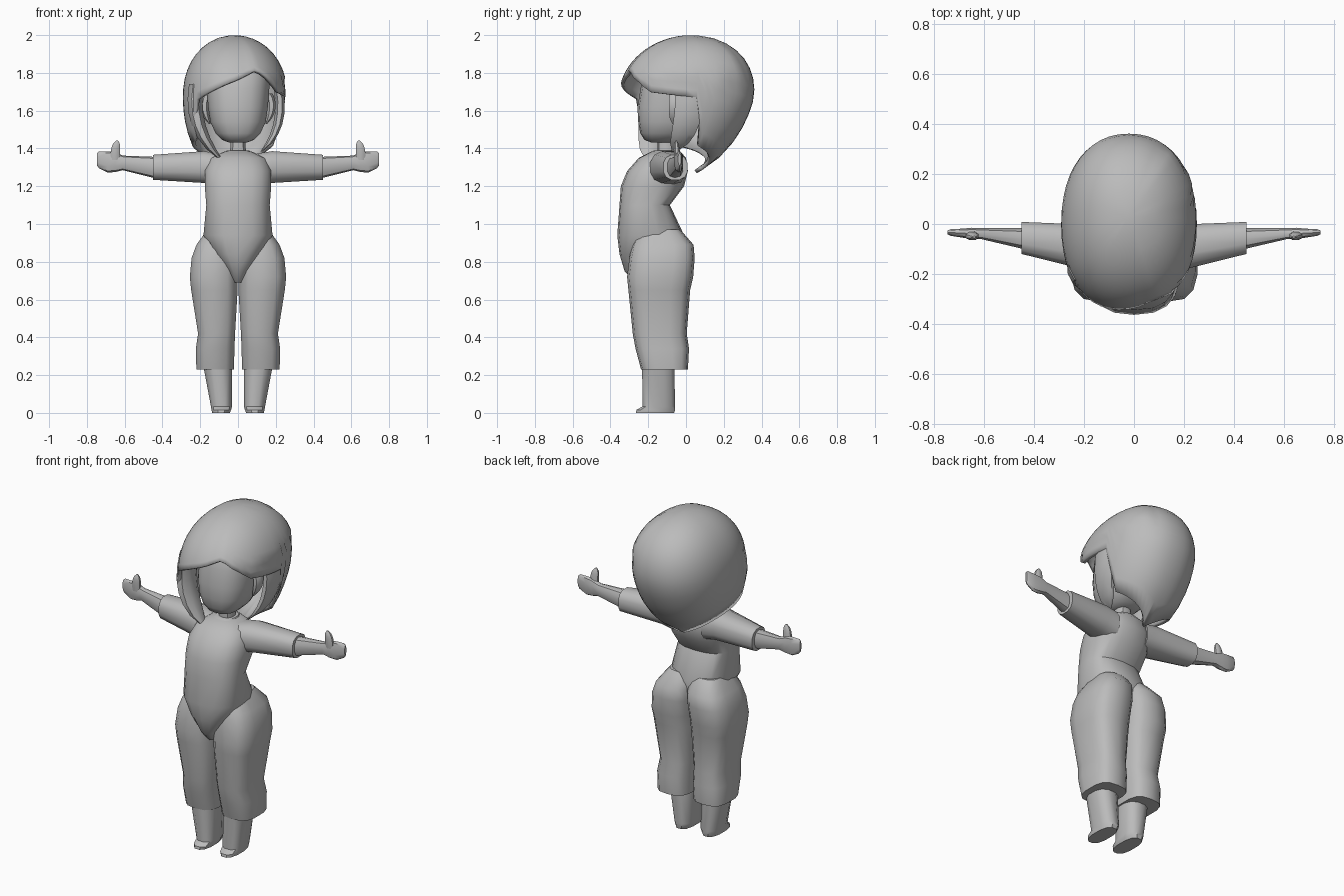
import bpy, bmesh
from math import sin, cos, pi, radians, sqrt
from mathutils import Vector

if "Cube" in bpy.data.objects:
    bpy.data.objects.remove(bpy.data.objects["Cube"])

GREY = (0.5, 0.5, 0.5, 1)
material = bpy.data.materials.new("plain grey")
material.use_nodes = True
material.diffuse_color = GREY
material.node_tree.nodes["Principled BSDF"].inputs["Base Color"].default_value = GREY


def finish(name, bm):
    bmesh.ops.recalc_face_normals(bm, faces=bm.faces)
    mesh = bpy.data.meshes.new(name)
    bm.to_mesh(mesh)
    bm.free()
    mesh.materials.append(material)
    part = bpy.data.objects.new(name, mesh)
    bpy.context.collection.objects.link(part)
    bpy.ops.object.select_all(action='DESELECT')
    part.select_set(True)
    bpy.context.view_layer.objects.active = part
    bpy.ops.object.shade_smooth_by_angle(angle=radians(40))
    return part


def rounded(value, squareness):
    """Push a sine or cosine outwards, turning an ellipse into a rounded box."""
    size = abs(value) ** (2 / squareness)
    return size if value > 0 else -size


def loft(name, sections, axis='z', sides=14, squareness=2.5, side=1):
    """Join rounded sections (position, low a, high a, low b, high b)."""
    bm = bmesh.new()
    rings = []
    for position, a_low, a_high, b_low, b_high in sections:
        ring = []
        for i in range(sides):
            turn = 2 * pi * (i + 0.5) / sides
            a_part = (1 + rounded(cos(turn), squareness)) / 2
            b_part = (1 + rounded(sin(turn), squareness)) / 2
            a = a_low + (a_high - a_low) * a_part
            b = b_low + (b_high - b_low) * b_part
            x, y, z = (a, b, position) if axis == 'z' else (position, a, b)
            ring.append(bm.verts.new((x * side, y, z)))
        rings.append(ring)
    for ring, following in zip(rings, rings[1:]):
        for i in range(sides):
            j = (i + 1) % sides
            bm.faces.new((ring[i], ring[j], following[j], following[i]))
    bm.faces.new(rings[0])
    bm.faces.new(rings[-1])
    return finish(name, bm)


def symmetric_loft(name, sections, sides):
    """Loft centred on x = 0 from (height, half width, front, back)."""
    return loft(name, [(z, -half, half, front, back)
                       for z, half, front, back in sections], sides=sides)


def strand(name, start, middle, end, width, depth, side=1, steps=6):
    """Flat lock of hair bending through three points to a narrow tip."""
    start, middle, end = Vector(start), Vector(middle), Vector(end)
    sections = []
    for i in range(steps + 1):
        t = i / steps
        x, y, z = start.lerp(middle, t).lerp(middle.lerp(end, t), t)
        taper = max(sqrt(1 - t ** 3), 0.2) / 2
        sections.append((z, x - width * taper, x + width * taper,
                         y - depth * taper, y + depth * taper))
    return loft(name, sections, sides=8, squareness=2.2, side=side)


# Torso, pointed at the crotch and hollow at the back of the waist
symmetric_loft("torso", [
    (.69, .03, -.27, -.08), (.75, .06, -.325, -.04), (.84, .13, -.352, -.02),
    (.94, .185, -.364, -.01), (1.1, .17, -.352, -.085), (1.2, .178, -.345, -.01),
    (1.28, .178, -.312, .01), (1.35, .15, -.25, 0), (1.385, .07, -.18, -.03)], sides=18)

# Neck and collar
symmetric_loft("neck", [(1.33, .045, -.15, -.05), (1.48, .04, -.15, -.06)], sides=10)
symmetric_loft("collar", [(1.345, .1, -.24, -.01), (1.39, .06, -.17, -.04)], sides=12)

# Head with a rounded chin
symmetric_loft("head", [
    (1.432, .05, -.185, -.07), (1.445, .085, -.22, -.02), (1.48, .12, -.242, .03),
    (1.54, .148, -.253, .08), (1.62, .16, -.257, .11), (1.72, .168, -.24, .14),
    (1.82, .165, -.215, .14), (1.88, .12, -.15, .1)], sides=18)

# Limbs and ears on both sides
for side, word in ((1, "left"), (-1, "right")):
    loft(word + "_trouser_leg", [
        (.97, -.01, .165, -.25, -.03), (.89, -.01, .222, -.285, .04),
        (.82, -.01, .248, -.3, .046), (.72, 0, .257, -.312, .038),
        (.65, 0, .25, -.305, .022), (.42, .014, .213, -.282, .004),
        (.34, .017, .225, -.267, .016), (.23, .02, .222, -.238, .01)],
        squareness=3, side=side)
    # Lower leg, ending in a thin toe
    loft(word + "_lower_leg", [
        (.25, .03, .186, -.235, -.06), (.035, .03, .145, -.232, -.055),
        (.016, .035, .142, -.265, -.055), (0, .042, .138, -.268, -.06)],
        sides=12, side=side)
    loft(word + "_sleeve", [
        (.1, -.2, 0, 1.2, 1.375), (.18, -.19, 0, 1.215, 1.388),
        (.45, -.122, .01, 1.232, 1.368)], axis='x', sides=12, side=side)
    # Forearm widening into a mitten hand
    loft(word + "_forearm", [
        (.43, -.105, -.015, 1.24, 1.355), (.61, -.062, -.016, 1.285, 1.362),
        (.65, -.062, -.014, 1.275, 1.38), (.69, -.055, -.018, 1.272, 1.385),
        (.735, -.048, -.02, 1.295, 1.385), (.747, -.042, -.026, 1.31, 1.375)],
        axis='x', sides=10, side=side)
    strand(word + "_thumb", (.65, -.045, 1.34), (.65, -.05, 1.4), (.64, -.052, 1.442),
           width=.055, depth=.036, side=side)
    strand(word + "_ear", (.16, -.05, 1.69), (.2, -.055, 1.62), (.15, -.065, 1.53),
           width=.05, depth=.08, side=side)

# Bobbed hair: an egg-shaped shell whose hem height depends on direction
HEM = [(-180, 1.27), (-110, 1.39), (-60, 1.45), (-46, 1.66), (0, 1.76), (25, 1.82),
       (60, 1.7), (100, 1.67), (110, 1.42), (180, 1.27)]
WIDEST = 1.67
COLUMNS, ROWS = 48, 14


def hem_height(degrees):
    for (left, low), (right, high) in zip(HEM, HEM[1:]):
        if degrees <= right:
            return low + (high - low) * (degrees - left) / (right - left)


bm = bmesh.new()
grid = []
for i in range(COLUMNS):
    degrees = 360 * i / COLUMNS - 180
    turn = radians(degrees)
    drop = 2 - hem_height(degrees)
    column = []
    for j in range(ROWS):
        z = 1.999 - drop * (j / (ROWS - 1)) ** 1.5
        above, below = max(z - WIDEST, 0) / .33, max(WIDEST - z, 0) / .44
        spread = sqrt(1 - above ** 2.2 - below ** 2)
        # Raised panel beyond the side parting
        if 20 < degrees < 150 and 1.76 < z < 1.98:
            spread *= 1.035
        x = .272 * spread * rounded(sin(turn), 2.2) - .02
        y = -.36 * spread * rounded(cos(turn), 2.2) - .1 * below + .03 * above
        column.append(bm.verts.new((x, y, z)))
    grid.append(column)
for i, column in enumerate(grid):
    following = grid[(i + 1) % COLUMNS]
    for j in range(ROWS - 1):
        bm.faces.new((column[j], following[j], following[j + 1], column[j + 1]))
bm.faces.new([column[0] for column in grid])
hair = finish("hair", bm)
thickness = hair.modifiers.new("thickness", 'SOLIDIFY')
thickness.thickness = 0.02
thickness.offset = -1

# Loose locks framing the face
strand("left_lock", (.215, .02, 1.72), (.25, .02, 1.5), (.125, -.06, 1.385),
       width=.055, depth=.16)
strand("right_lock", (-.22, -.15, 1.74), (-.26, -.19, 1.5), (-.09, -.2, 1.34),
       width=.085, depth=.16)
